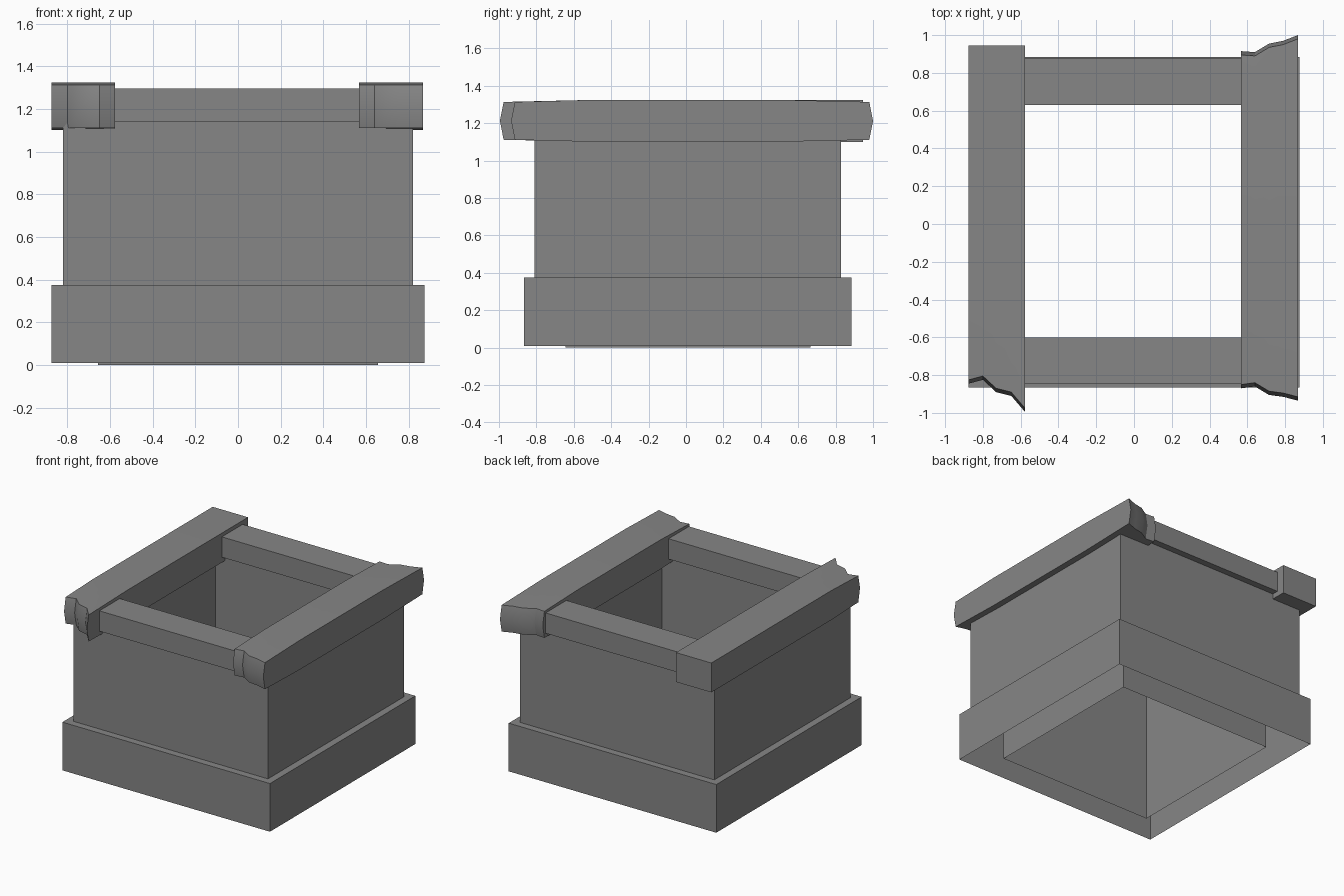
import bpy
import bmesh

cube = bpy.data.objects.get("Cube")
if cube:
    bpy.data.objects.remove(cube)

stone = bpy.data.materials.new("grey_stone")
stone.use_nodes = True
GREY = (0.24, 0.24, 0.24, 1)
stone.diffuse_color = GREY
stone.node_tree.nodes["Principled BSDF"].inputs["Base Color"].default_value = GREY


def finish(name, bm, smooth=False):
    mesh = bpy.data.meshes.new(name)
    bm.to_mesh(mesh)
    bm.free()
    mesh.materials.append(stone)
    obj = bpy.data.objects.new(name, mesh)
    bpy.context.collection.objects.link(obj)
    if smooth:
        bpy.ops.object.select_all(action='DESELECT')
        bpy.context.view_layer.objects.active = obj
        obj.select_set(True)
        bpy.ops.object.shade_smooth_by_angle(angle=0.5)
    return obj


def square_shell(name, profile, y_mid):
    """Loft square rings through (half x, half y, z) points, open at both ends."""
    bm = bmesh.new()
    rings = [[bm.verts.new((sx * hx, y_mid + sy * hy, z))
              for sx, sy in ((-1, -1), (1, -1), (1, 1), (-1, 1))]
             for hx, hy, z in profile]
    for low, high in zip(rings, rings[1:]):
        for i in range(4):
            j = (i + 1) % 4
            bm.faces.new((low[i], low[j], high[j], high[i]))
    finish(name, bm)


def block(name, x0, x1, y0, y1, z0, z1):
    bm = bmesh.new()
    bmesh.ops.create_cube(bm, size=1)
    for v in bm.verts:
        v.co = ((x0 + x1) / 2 + v.co.x * (x1 - x0),
                (y0 + y1) / 2 + v.co.y * (y1 - y0),
                (z0 + z1) / 2 + v.co.z * (z1 - z0))
    finish(name, bm)


def side_rail(name, xs, front, back, worn_back):
    """Beam along y whose worn ends follow the given y values and bulge at mid height."""
    bm = bmesh.new()
    stations = [(front, -1, True), ([-0.5] * 5, 0, False),
                ([0.5] * 5, 0, False), (back, 1, worn_back)]
    grid = {}
    for s, (ys, side, worn) in enumerate(stations):
        for i, x in enumerate(xs):
            for k in range(3):
                inset = 0.02 * abs(k - 1) if worn else 0
                half = 0.101 if worn else 0.112
                grid[s, i, k] = bm.verts.new(
                    (x, ys[i] - side * inset, 1.212 + (k - 1) * half))
    # end caps
    for i in range(4):
        for k in range(2):
            for s in (0, 3):
                bm.faces.new([grid[s, i + a, k + b]
                              for a, b in ((0, 0), (1, 0), (1, 1), (0, 1))])
    # long faces
    for s in range(3):
        for i in range(4):
            for k in (0, 2):
                bm.faces.new([grid[s + a, i + b, k]
                              for a, b in ((0, 0), (1, 0), (1, 1), (0, 1))])
        for k in range(2):
            for i in (0, 4):
                bm.faces.new([grid[s + a, i, k + b]
                              for a, b in ((0, 0), (1, 0), (1, 1), (0, 1))])
    # drop the loose interior points and orient the skin
    bmesh.ops.delete(bm, geom=[v for v in bm.verts if not v.link_faces],
                     context='VERTS')
    bmesh.ops.recalc_face_normals(bm, faces=bm.faces)
    finish(name, bm, smooth=True)


# Hollow body: skirt, ledge, outer wall, rim and inner shaft
square_shell("body_shell", [(0.875, 0.875, 0.008), (0.875, 0.875, 0.375),
                            (0.82, 0.82, 0.375), (0.82, 0.82, 1.14),
                            (0.655, 0.655, 1.14), (0.655, 0.655, 0)], 0.01)

# Front and back cross rails
block("front_rail", -0.6, 0.6, -0.845, -0.6, 1.14, 1.295)
block("back_rail", -0.6, 0.6, 0.63, 0.88, 1.14, 1.295)

# Side rails with worn ends
side_rail("right_rail", [-0.875, -0.8, -0.73, -0.65, -0.577],
          [-0.845, -0.825, -0.89, -0.91, -0.995], [0.945] * 5, False)
side_rail("left_rail", [0.567, 0.64, 0.715, 0.79, 0.868],
          [-0.87, -0.86, -0.905, -0.915, -0.935],
          [0.915, 0.91, 0.955, 0.97, 1.0], True)
